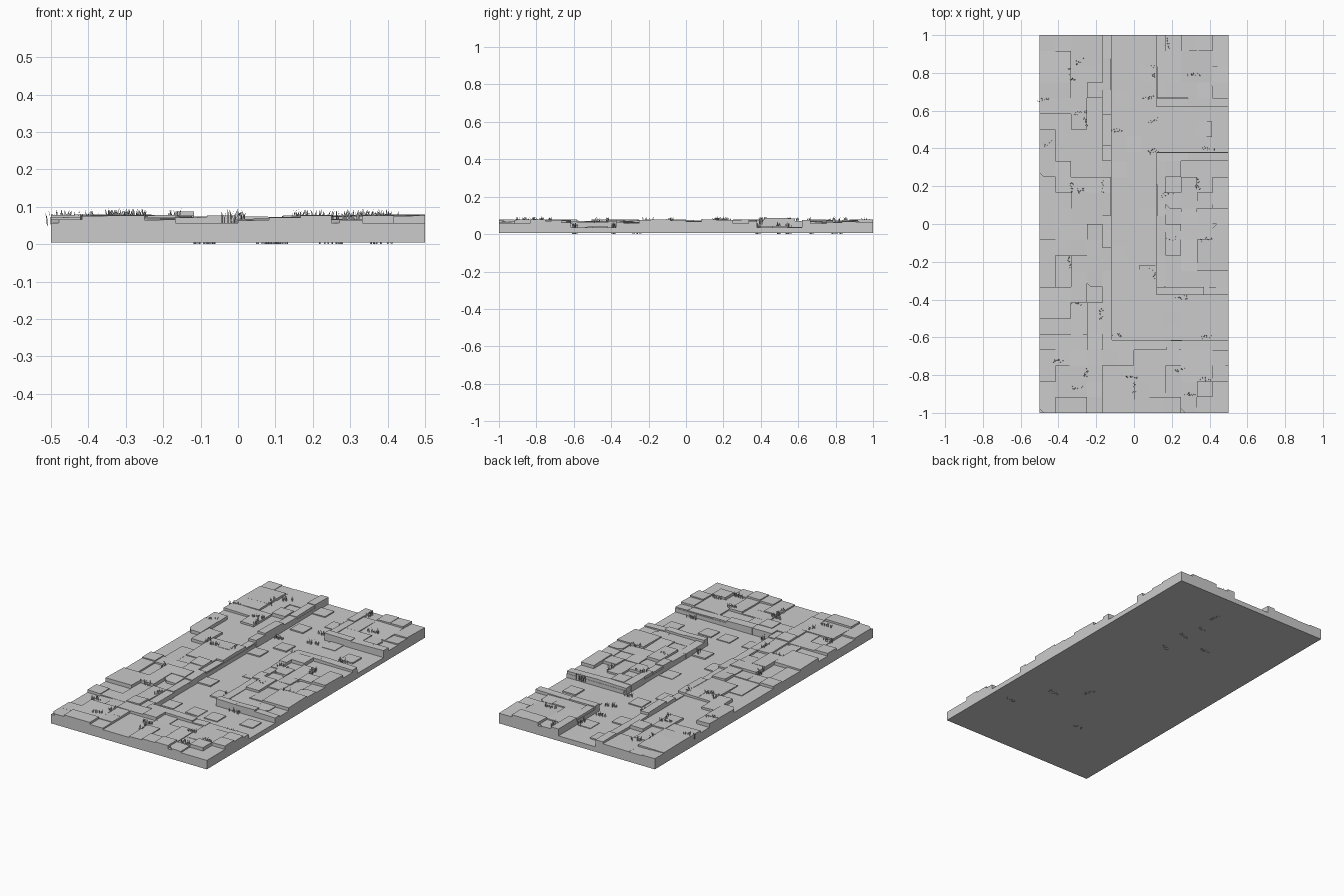
import bpy, bmesh, math, random

if "Cube" in bpy.data.objects:
    bpy.data.objects.remove(bpy.data.objects["Cube"])

random.seed(11)
C = 1 / 12            # paving grid cell
Z0, LOW, GROUND = 0.005, 0.034, 0.057
K = 0.12              # half width of the sunken lane


def finish(name, bm):
    mesh = bpy.data.meshes.new(name)
    bm.to_mesh(mesh)
    bm.free()
    ob = bpy.data.objects.new(name, mesh)
    bpy.context.collection.objects.link(ob)
    return ob


def block(bm, x0, x1, y0, y1, z0, z1, tilt=0.0, chip=0.0):
    """Box with an optionally tilted top and one optionally cut corner."""
    pts = [(x0, y0), (x1, y0), (x1, y1), (x0, y1)]
    if chip:
        i = random.randrange(4)
        p, a, b = pts[i], pts[i - 1], pts[(i + 1) % 4]

        def toward(q):
            d = math.dist(p, q)
            return tuple(p[k] + (q[k] - p[k]) * chip / d for k in (0, 1))
        pts[i:i + 1] = [toward(a), toward(b)]
    cx, cy = (x0 + x1) / 2, (y0 + y1) / 2
    tx, ty = random.uniform(-tilt, tilt), random.uniform(-tilt, tilt)
    low = [bm.verts.new((x, y, z0)) for x, y in pts]
    top = [bm.verts.new((x, y, z1 + tx * (x - cx) + ty * (y - cy))) for x, y in pts]
    n = len(pts)
    bm.faces.new(low[::-1])
    bm.faces.new(top)
    for i in range(n):
        j = (i + 1) % n
        bm.faces.new((low[i], low[j], top[j], top[i]))


# Foundation slab: its top is the floor of the sunken lanes
bm = bmesh.new()
block(bm, -0.5, 0.5, -1, 1, Z0, LOW)
finish("foundation_slab", bm)

# Raised ground around the lanes
bm = bmesh.new()
for x0, x1, y0, y1 in [(-0.5, -K, -1, 1), (-K, 0.5, -1, -0.615),
                       (K, 0.5, -0.375, 0.38), (K, 0.5, 0.62, 1)]:
    block(bm, x0, x1, y0, y1, LOW, GROUND)
finish("raised_ground", bm)


# Paving stones laid on the square grid
def pave(name, ox, oy, nx, ny, fill=0.72):
    bm = bmesh.new()
    used = set()
    for j in range(ny):
        for i in range(nx):
            if (i, j) in used:
                continue
            w, h = random.choice([(1, 1), (1, 1), (1, 1), (2, 1), (1, 2), (2, 2)])
            cells = {(i + a, j + b) for a in range(w) for b in range(h)}
            if cells & used or i + w > nx or j + h > ny:
                w = h = 1
                cells = {(i, j)}
            used |= cells
            if random.random() > fill:
                continue
            top = random.choice([0.062, 0.066, 0.069, 0.072, 0.077])
            block(bm, ox + i * C, ox + (i + w) * C, oy + j * C, oy + (j + h) * C,
                  LOW + 0.01, top, 0.03, 0.022 if random.random() < 0.1 else 0)
    finish(name, bm)


pave("paving_left", -0.5, -1, 4, 24)
pave("paving_front", -2 * C, -1, 8, 4)
pave("paving_middle_right", 2 * C, -4 * C, 4, 8)
pave("paving_back_right", 2 * C, 8 * C, 4, 4)


# Curb stones lining the lanes, in runs of uneven lengths
def curb(name, x0, x1, y0, y1):
    bm = bmesh.new()
    along_y = (y1 - y0) > (x1 - x0)
    t, end = (y0, y1) if along_y else (x0, x1)
    while t < end - 1e-4:
        n = t + random.choice([C, 1.5 * C, 2 * C])
        if n > end - 0.05:
            n = end
        top = random.uniform(0.062, 0.077)
        if along_y and x0 < 0 and 0.4 < (t + n) / 2 < 0.6:
            top = random.uniform(0.085, 0.092)      # tallest stones
        d = random.uniform(-0.004, 0.003)           # ragged lane face
        if along_y:
            a, b = (x0, x1 + d) if x0 < 0 else (x0 + d, x1)
            block(bm, a, b, t, n, LOW - 0.01, top, 0.03)
        else:
            block(bm, t, n, y0, y1 + d, LOW - 0.01, top, 0.03)
        t = n
    finish(name, bm)


curb("curb_left", -2 * C, -K, -8 * C, 1)
curb("curb_front", -K, 0.5, -8 * C, -0.615)
curb("curb_middle", K, 2 * C, -4 * C, 4 * C)
curb("curb_middle_front", K, 0.5, -0.375, -4 * C)
curb("curb_middle_back", K, 0.5, 4 * C, 0.38)
curb("curb_back_side", K, 2 * C, 8 * C, 1)
curb("curb_back", K, 0.5, 0.62, 8 * C)

# Thin slabs on the lane floor
bm = bmesh.new()
for x, y in [(-0.12, -0.54), (0.04, -0.54), (0.16, -0.54), (-0.04, 0.38), (-0.12, 0.25),
             (0.16, 0.54), (0.03, 0.0), (-0.12, -0.2), (0.03, 0.75), (-0.1, 0.62),
             (0.33, 0.46), (0.36, -0.5), (0.03, -0.3), (-0.12, 0.85)]:
    block(bm, x, x + C, y, y + C, LOW - 0.01, random.uniform(0.037, 0.042), 0.02)
finish("lane_slabs", bm)

# Grass tufts: rows of narrow bent blades; lane tufts are rooted through the slab
ACROSS = [(-.29, .86), (-.48, .66), (-.285, .59), (-.46, .42), (-.09, .495), (.315, .79),
          (.08, .67), (.1, .545), (.1, .385), (.395, .4), (.375, -.085), (.19, -.08),
          (-.3, -.415), (-.09, -.59), (.38, -.6), (.25, -.39), (-.3, -.865), (-.015, -.81),
          (.24, -.775), (.38, -.82), (.29, -.905), (-.4, -.725), (.18, .16), (-.27, .18)]
ALONG = [(-.335, .79), (-.26, .545), (-.33, .2), (-.165, .2), (.18, .965), (.1, .81),
         (.335, .21), (.1, -.26), (-.34, -.2), (-.175, -.48), (-.255, -.79), (0, -.87)]


def tuft(bm, cx, cy, ang):
    in_lane = (abs(cx) < K and cy > -0.61) or (cx > K and -0.61 < cy < -0.375)
    root, base = (0.0, LOW) if in_lane else (0.05, 0.062)
    for _ in range(15):
        s, t = random.uniform(-0.032, 0.032), random.uniform(-0.009, 0.009)
        x = cx + s * math.cos(ang) - t * math.sin(ang)
        y = cy + s * math.sin(ang) + t * math.cos(ang)
        h = random.uniform(0.014, 0.034)
        d = random.uniform(0, math.tau)
        ux, uy = math.cos(d) * 0.0022, math.sin(d) * 0.0022
        lx, ly = random.uniform(-0.008, 0.008), random.uniform(-0.008, 0.008)
        v = [bm.verts.new(p) for p in [
            (x - ux, y - uy, root), (x + ux, y + uy, root),
            (x + ux + lx * .3, y + uy + ly * .3, base + h * .55),
            (x - ux + lx * .3, y - uy + ly * .3, base + h * .55),
            (x + lx, y + ly, base + h)]]
        bm.faces.new(v[:4])
        bm.faces.new((v[3], v[2], v[4]))


bm = bmesh.new()
for x, y in ACROSS:
    tuft(bm, x, y, random.uniform(-0.1, 0.4))
for x, y in ALONG:
    tuft(bm, x, y, math.pi / 2 + random.uniform(-0.2, 0.3))
finish("grass_tufts", bm)
